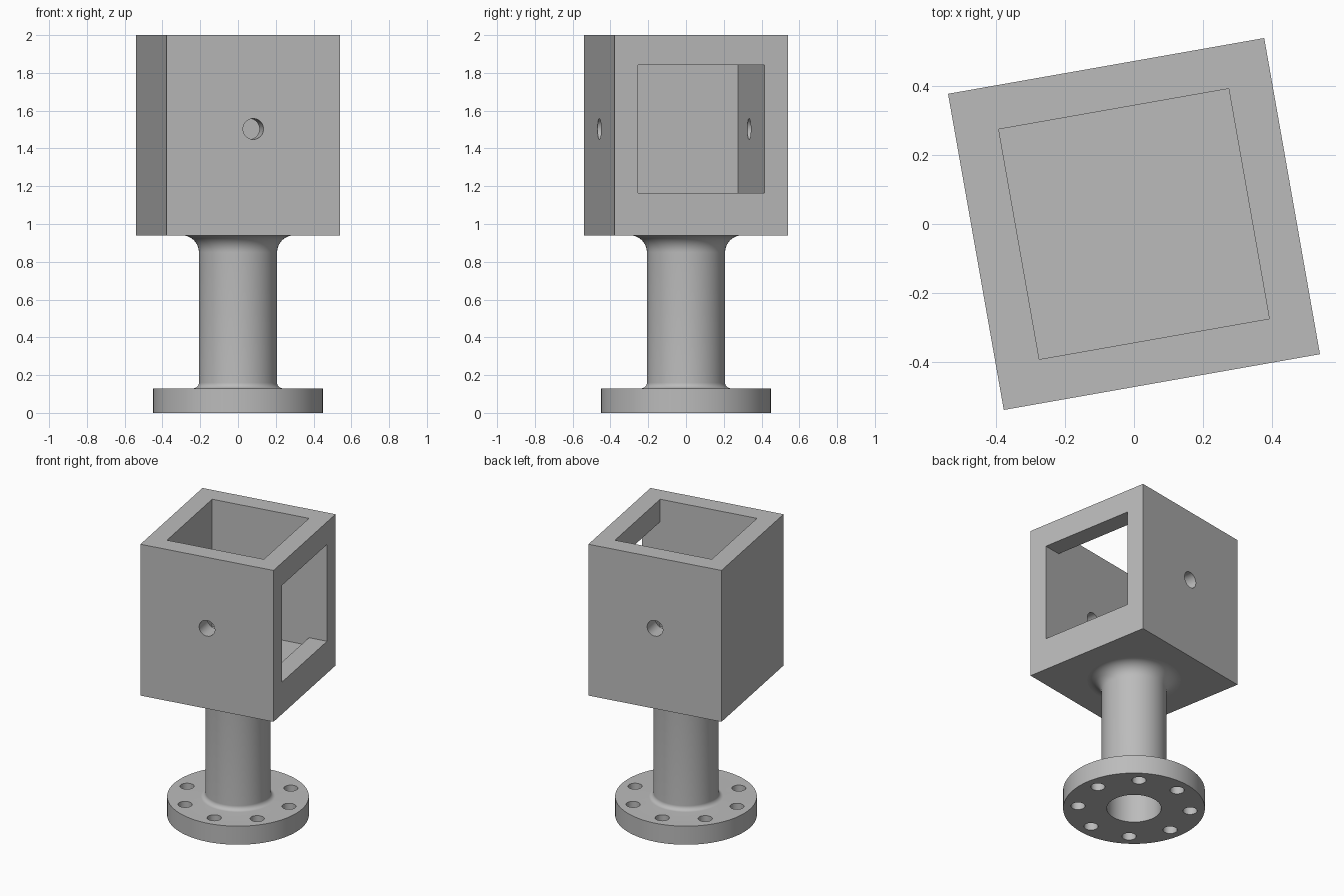
import bpy
import bmesh
from math import sin, cos, pi, radians
from mathutils import Matrix, Vector

if "Cube" in bpy.data.objects:
    bpy.data.objects.remove(bpy.data.objects["Cube"], do_unlink=True)

TURN = radians(10)          # the box and bolt pattern share this turn
SPIN = Matrix.Rotation(TURN, 4, "Z")
WIDTH, OPENING = 0.932, 0.678
BOX_BOTTOM, BOX_TOP = 0.94, 2.0
FLOOR = 1.11
WINDOW_Z = 1.503

grey = bpy.data.materials.new("plain grey")
grey.use_nodes = True
colour = (0.5, 0.5, 0.5, 1)
grey.diffuse_color = colour
grey.node_tree.nodes["Principled BSDF"].inputs["Base Color"].default_value = colour


def finish(bm, name):
    bmesh.ops.recalc_face_normals(bm, faces=bm.faces)
    mesh = bpy.data.meshes.new(name)
    bm.to_mesh(mesh)
    bm.free()
    obj = bpy.data.objects.new(name, mesh)
    obj.data.materials.append(grey)
    bpy.context.collection.objects.link(obj)
    return obj


def block(name, centre, size):
    bm = bmesh.new()
    place = SPIN @ Matrix.Translation(centre) @ Matrix.Diagonal((*size, 1))
    bmesh.ops.create_cube(bm, size=1, matrix=place)
    return finish(bm, name)


def rod(name, radius, length, matrix):
    bm = bmesh.new()
    bmesh.ops.create_cone(bm, cap_ends=True, segments=40, radius1=radius,
                          radius2=radius, depth=length, matrix=matrix)
    return finish(bm, name)


def select_only(obj):
    bpy.ops.object.select_all(action="DESELECT")
    obj.select_set(True)
    bpy.context.view_layer.objects.active = obj


def cut(obj, cutters):
    select_only(obj)
    for cutter in cutters:
        cutter.hide_render = True
        mod = obj.modifiers.new("cut", "BOOLEAN")
        mod.operation = "DIFFERENCE"
        mod.solver = "EXACT"
        mod.object = cutter
        bpy.ops.object.modifier_apply(modifier=mod.name)
        bpy.data.objects.remove(cutter, do_unlink=True)
    select_only(obj)
    bpy.ops.object.shade_smooth_by_angle(angle=radians(30))


def fillet(r, z, radius, start, end, steps=10):
    angles = [start + (end - start) * i / steps for i in range(steps + 1)]
    return [(r + radius * cos(a), z + radius * sin(a)) for a in angles]


# Box, open at the top and on its left side, with a cross hole front to back
box = block("box_housing", (0, 0, (BOX_BOTTOM + BOX_TOP) / 2),
            (WIDTH, WIDTH, BOX_TOP - BOX_BOTTOM))
depth = 1.0
cut(box, [
    block("cavity_cutter", (0, 0, FLOOR + depth / 2), (OPENING, OPENING, depth)),
    block("window_cutter", (0.4, 0, WINDOW_Z), (0.6, OPENING, OPENING)),
    rod("cross_hole_cutter", 0.055, 1.2,
        SPIN @ Matrix.Translation((0, 0, WINDOW_Z)) @ Matrix.Rotation(pi / 2, 4, "X")),
])

# Flange and hollow pipe, turned from one profile with filleted ends
pipe, rim, flange_top = 0.207, 0.45, 0.13
bore, small, large = 0.173, 0.03, 0.09
profile = [(0, 0.92), (bore, 0.92), (bore, 0), (rim, 0), (rim, flange_top)]
profile += fillet(pipe + small, flange_top + small, small, 1.5 * pi, pi)
profile += fillet(pipe + large, BOX_BOTTOM - large, large, pi, pi / 2)
profile += [(pipe + large, 0.96), (0, 0.96)]

bm = bmesh.new()
verts = [bm.verts.new((r, 0, z)) for r, z in profile]
edges = [bm.edges.new(pair) for pair in zip(verts, verts[1:])]
bmesh.ops.spin(bm, geom=verts + edges, cent=(0, 0, 0), axis=(0, 0, 1),
               angle=2 * pi, steps=96, use_merge=True)
bmesh.ops.remove_doubles(bm, verts=bm.verts, dist=0.0001)
pedestal = finish(bm, "flanged_pipe")

# Ring of eight bolt holes
bolts = []
for i in range(8):
    angle = TURN + i * pi / 4
    spot = Vector((0.357 * cos(angle), 0.357 * sin(angle), flange_top / 2))
    bolts.append(rod("bolt_hole_cutter", 0.045, 0.3, Matrix.Translation(spot)))
cut(pedestal, bolts)
